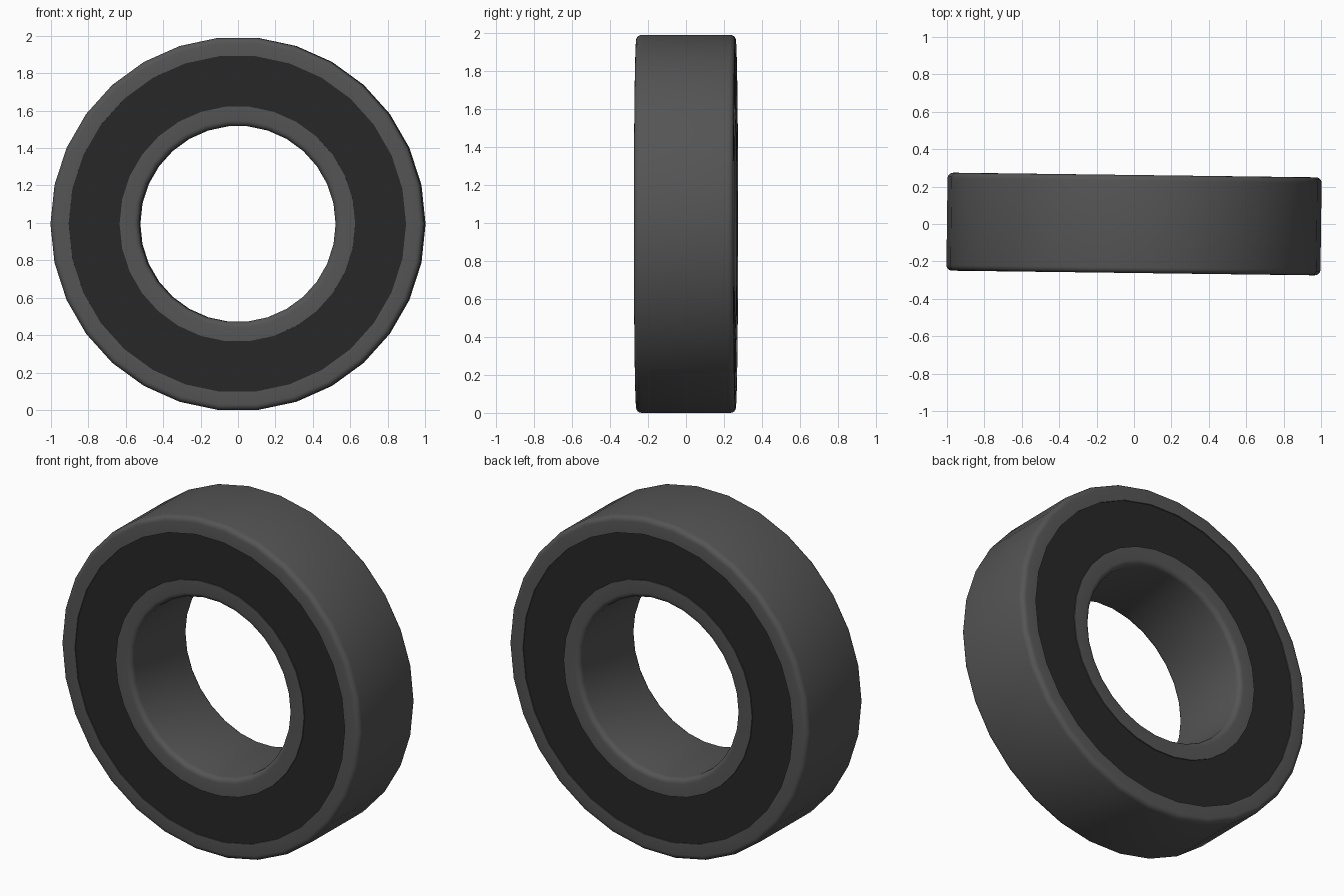
import bpy, bmesh, math

if "Cube" in bpy.data.objects:
    bpy.data.objects.remove(bpy.data.objects["Cube"])

SEGMENTS = 30
CENTRE_Z = math.cos(math.pi / SEGMENTS)   # ring rests on a flat facet
TILT = -0.0128                            # slight turn about the vertical
W = 0.262                                 # half width


def material(name, value):
    m = bpy.data.materials.new(name)
    m.diffuse_color = (value, value, value, 1)
    m.use_nodes = True
    m.node_tree.nodes["Principled BSDF"].inputs["Base Color"].default_value = m.diffuse_color
    return m


def lathe(name, profile, mat):
    """Revolve a closed (radius, y) profile around the y axis."""
    bm = bmesh.new()
    rings = []
    for i in range(SEGMENTS):
        a = 2 * math.pi * i / SEGMENTS
        rings.append([bm.verts.new((r * math.cos(a), y, r * math.sin(a))) for r, y in profile])
    n = len(profile)
    for i in range(SEGMENTS):
        p, q = rings[i], rings[(i + 1) % SEGMENTS]
        for j in range(n):
            k = (j + 1) % n
            bm.faces.new((p[j], p[k], q[k], q[j]))
    bmesh.ops.recalc_face_normals(bm, faces=bm.faces)
    mesh = bpy.data.meshes.new(name)
    bm.to_mesh(mesh)
    bm.free()
    mesh.materials.append(mat)
    ob = bpy.data.objects.new(name, mesh)
    bpy.context.collection.objects.link(ob)
    ob.location.z = CENTRE_Z
    ob.rotation_euler.z = TILT
    bpy.ops.object.select_all(action='DESELECT')
    ob.select_set(True)
    bpy.context.view_layer.objects.active = ob
    bpy.ops.object.shade_smooth_by_angle(angle=math.radians(35))
    return ob


def race_profile(r_round, r_square, bevel=0.03, steps=4):
    """Cross-section with rounded corners on the r_round side."""
    s = 1 if r_round > r_square else -1
    pts = [(r_square, -W)]
    for side in (-1, 1):
        arc = []
        for i in range(steps + 1):
            t = math.pi / 2 * i / steps
            arc.append((r_round - s * bevel * (1 - math.sin(t)),
                        side * (W - bevel + bevel * math.cos(t))))
        pts += arc if side < 0 else arc[::-1]
    return pts + [(r_square, W)]


steel = material("dark_steel", 0.09)
rubber = material("black_rubber", 0.02)

# Outer and inner races
lathe("outer_race", race_profile(1.0, 0.902), steel)
lathe("inner_race", race_profile(0.525, 0.63), steel)

# Seals on both faces, set just below the races
for name, side in (("front_seal", -1), ("back_seal", 1)):
    a, b = side * (W - 0.04), side * (W - 0.006)
    lathe(name, [(0.622, a), (0.91, a), (0.91, b), (0.622, b)], rubber)
